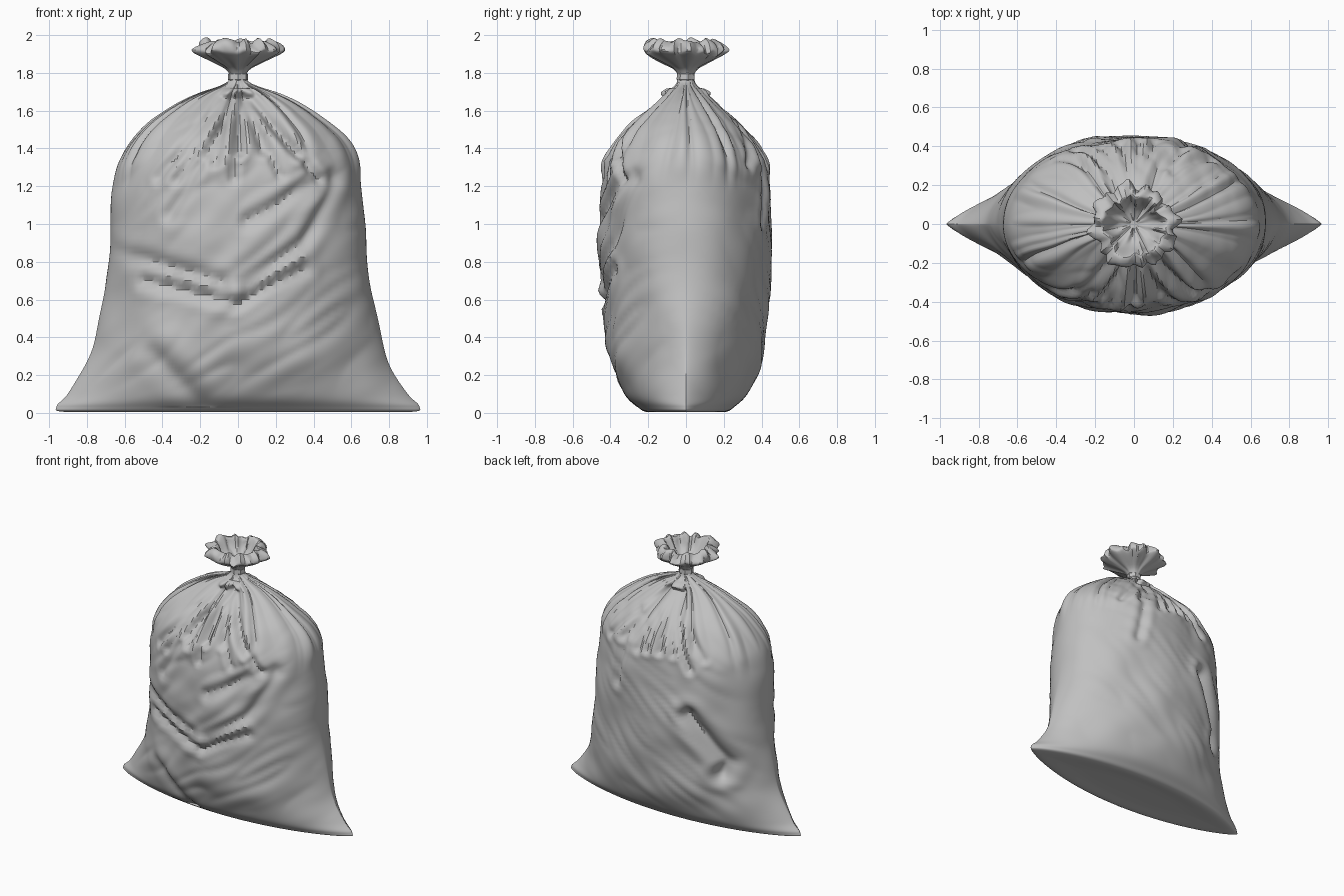
import bpy, bmesh, math, random
from mathutils import Vector, noise

cube = bpy.data.objects.get("Cube")
if cube:
    bpy.data.objects.remove(cube, do_unlink=True)

grey = bpy.data.materials.new("grey plastic")
grey.use_nodes = True
COLOUR = (0.53, 0.53, 0.53, 1)
grey.diffuse_color = COLOUR
grey.node_tree.nodes["Principled BSDF"].inputs["Base Color"].default_value = COLOUR


def smoothstep(a, b, v):
    v = max(0, min(1, (v - a) / (b - a)))
    return v * v * (3 - 2 * v)


def refine(rows, steps):
    """Catmull-Rom curve through the rows of a profile."""
    out = []
    rows = [Vector(r) for r in rows]
    for i in range(len(rows) - 1):
        before, start, end = rows[max(i - 1, 0)], rows[i], rows[i + 1]
        after = rows[min(i + 2, len(rows) - 1)]
        for s in range(steps):
            t = s / steps
            out.append(start + (end - before) * (t / 2)
                       + (before * 2 - start * 5 + end * 4 - after) * (t * t / 2)
                       + (start * 3 - before - end * 3 + after) * (t ** 3 / 2))
    return out + [rows[-1]]


def loft(name, rows, segments, place, angle=35):
    """Skin closed rings and cap both ends; place(row, angle) gives each point."""
    bm = bmesh.new()
    rings = [[bm.verts.new(place(row, math.tau * i / segments)) for i in range(segments)]
             for row in rows]
    for lower, upper in zip(rings, rings[1:]):
        for i in range(segments):
            j = (i + 1) % segments
            bm.faces.new((lower[i], lower[j], upper[j], upper[i]))
    bm.faces.new(rings[0][::-1])
    bm.faces.new(rings[-1])
    bmesh.ops.recalc_face_normals(bm, faces=bm.faces)
    mesh = bpy.data.meshes.new(name)
    bm.to_mesh(mesh)
    bm.free()
    mesh.materials.append(grey)
    obj = bpy.data.objects.new(name, mesh)
    bpy.context.collection.objects.link(obj)
    bpy.ops.object.select_all(action='DESELECT')
    obj.select_set(True)
    bpy.context.view_layer.objects.active = obj
    bpy.ops.object.shade_smooth_by_angle(angle=math.radians(angle))


def path_distance(point, path):
    """Distance from a point to a polyline."""
    best = math.inf
    for start, end in zip(path, path[1:]):
        start, along = Vector(start), Vector(end) - Vector(start)
        t = max(0, min(1, (point - start).dot(along) / along.length_squared))
        best = min(best, (point - start - along * t).length)
    return best


# Large folds: side, depth, width, path in x and z
FRONT, BACK = -1, 1
folds = [
    (FRONT, 0.032, 0.045, [(-0.5, 0.7), (0, 0.58), (0.35, 0.76)]),
    (FRONT, 0.03, 0.045, [(0.05, 0.68), (0.35, 0.9), (0.52, 1.22)]),
    (FRONT, 0.025, 0.05, [(-0.66, 0.86), (-0.1, 0.7)]),
    (FRONT, 0.028, 0.05, [(0.05, 1.02), (0.5, 1.27)]),
    (FRONT, 0.022, 0.04, [(-0.36, 1.05), (-0.1, 1.5)]),
    (FRONT, 0.05, 0.03, [(0.01, 1.38), (0.02, 1.68)]),
    (FRONT, 0.025, 0.07, [(-0.45, 0.32), (-0.2, 0.05)]),
    (BACK, 0.08, 0.065, [(-0.3, 0.9), (-0.54, 0.56), (-0.5, 0.46)]),
    (BACK, 0.022, 0.04, [(0.3, 1), (0.2, 1.5)]),
]

# Narrow creases fan out from the neck on both sides
rng = random.Random(4)
for side in (FRONT, BACK):
    for i in range(-4, 5):
        x = i * 0.1 + rng.uniform(-0.04, 0.04)
        bottom = rng.uniform(1.22, 1.42)
        folds.append((side, rng.uniform(0.02, 0.035), 0.03,
                      [(x, bottom), (x * 0.2, 1.66)]))

# Sack profile: height, half width, half depth
SACK = [(0.012, 0, 0), (0.01, 0.5, 0.12), (0.005, 0.91, 0.21), (0.035, 0.96, 0.26),
        (0.1, 0.9, 0.325), (0.24, 0.815, 0.39), (0.4, 0.758, 0.425), (0.6, 0.712, 0.44),
        (0.8, 0.69, 0.447), (1, 0.675, 0.45), (1.2, 0.655, 0.447), (1.33, 0.637, 0.425),
        (1.44, 0.58, 0.365), (1.54, 0.475, 0.285), (1.63, 0.34, 0.18),
        (1.69, 0.215, 0.105), (1.73, 0.1, 0.06), (1.76, 0.05, 0.045), (1.8, 0.046, 0.044)]


def sack_point(row, angle):
    z, width, depth = row
    c, s = math.cos(angle), math.sin(angle)
    # side seams are pinched to points at the bottom, round higher up
    pinch = 0.6 * (1 - smoothstep(0.05, 0.9, z))
    x, y = width * c, depth * s * abs(s) ** pinch
    normal = Vector((c / max(width, 0.02), s / max(depth, 0.02))).normalized()
    # gathers running down from the neck
    gather = smoothstep(1.15, 1.5, z) * (1 - smoothstep(1.67, 1.77, z))
    wobble = angle + 0.35 * noise.noise(Vector((c * 2, s * 2, z)))
    ridge = abs(math.sin(wobble * 7)) * 0.6 + abs(math.sin(wobble * 11 + 1)) * 0.4
    push = gather * (0.04 * ridge - 0.027)
    # slack, uneven film
    body = smoothstep(0.03, 0.3, z) * (1 - smoothstep(1.5, 1.7, z))
    front = 1 if s < 0 else 0.6
    push += 0.02 * body * noise.noise(Vector((x, y, z + x / 2)) * 3)
    streak = noise.noise(Vector((x * 4 - z * 2, y * 2, z * 7 - x * 4)))
    push += 0.03 * body * front * abs(s) * (abs(streak) - 0.2)
    # each fold is a crease with a low lip around it
    if 0.03 < z < 1.72:
        for side, deep, wide, path in folds:
            if side * s > 0:
                r = path_distance(Vector((x, z)), path) / wide
                lip = 0.2 * math.exp(-2 * (r - 1.6) ** 2)
                push -= deep * abs(s) * (math.exp(-2 * r * r) - lip)
    return (x + normal.x * push, y + normal.y * push, z)


loft("sack_body", refine(SACK, 8), 240, sack_point)

# Tied band around the neck
NECK = [(1.755, 0.044), (1.765, 0.052), (1.795, 0.05), (1.805, 0.04)]


def neck_point(row, angle):
    z, radius = row
    radius *= 1 + 0.06 * math.sin(7 * angle)
    return (radius * math.cos(angle), radius * 0.9 * math.sin(angle), z)


loft("neck_band", NECK, 28, neck_point)

# Gathered mouth: height, radius, crumple; flared outside, hollow inside
MOUTH = [(1.79, 0.042, 0), (1.825, 0.07, 0.2), (1.865, 0.145, 0.5), (1.9, 0.212, 0.8),
         (1.92, 0.225, 1), (1.95, 0.2, 1), (1.968, 0.165, 1), (1.95, 0.145, 1),
         (1.9, 0.12, 0.9), (1.865, 0.08, 0.6), (1.845, 0.02, 0.2)]


def mouth_point(row, angle):
    z, radius, ruffle = row
    c, s = math.cos(angle), math.sin(angle)
    drift = noise.noise(Vector((c * 1.7, s * 1.7, 4)))
    pleat = 1 - 2 * abs(math.sin(6 * angle + 4 * drift))
    crumple = noise.noise(Vector((c, s, z * 3)) * 4)
    radius *= 1 + ruffle * (0.06 * pleat + 0.12 * drift + 0.16 * crumple - 0.02)
    z += ruffle * (0.01 * math.cos(9 * angle + 3 * drift) + 0.022 * crumple)
    return (radius * c - 0.005 * ruffle, radius * s - 0.012 * ruffle, min(z, 1.99))


loft("gathered_mouth", refine(MOUTH, 3), 84, mouth_point, angle=30)
